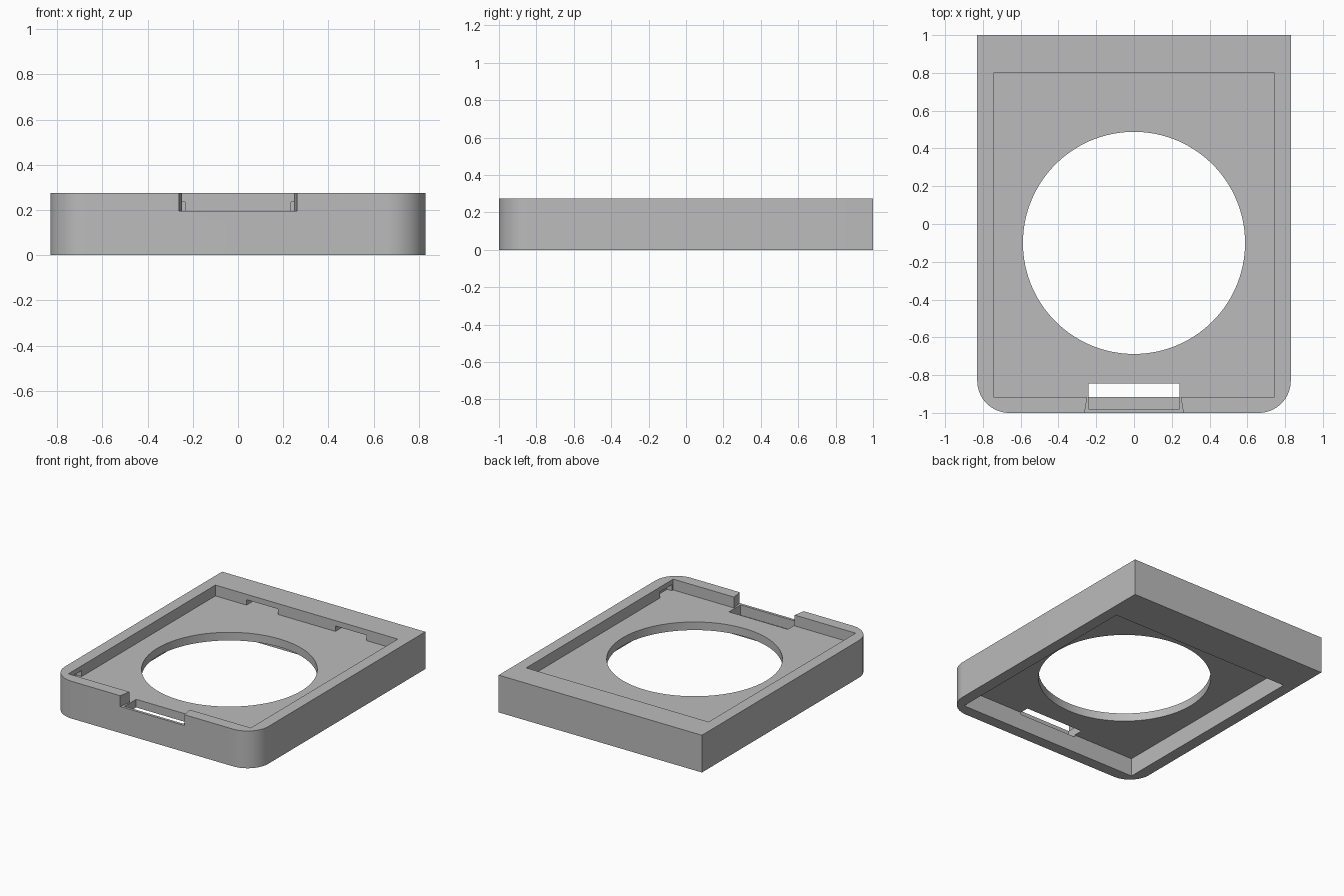
import bpy, bmesh, math

old = bpy.data.objects.get("Cube")
if old:
    bpy.data.objects.remove(old, do_unlink=True)

gray = bpy.data.materials.new("plain gray")
gray.use_nodes = True
color = (0.5, 0.5, 0.5, 1)
gray.diffuse_color = color
gray.node_tree.nodes["Principled BSDF"].inputs["Base Color"].default_value = color


def prism(name, outline, z0, z1):
    """Extrude a flat outline from z0 up to z1."""
    bm = bmesh.new()
    base = bm.faces.new([bm.verts.new((x, y, z0)) for x, y in outline])
    top = bmesh.ops.extrude_face_region(bm, geom=[base])["geom"]
    bmesh.ops.translate(bm, vec=(0, 0, z1 - z0),
                        verts=[v for v in top if isinstance(v, bmesh.types.BMVert)])
    bmesh.ops.recalc_face_normals(bm, faces=bm.faces)
    mesh = bpy.data.meshes.new(name)
    bm.to_mesh(mesh)
    bm.free()
    mesh.materials.append(gray)
    obj = bpy.data.objects.new(name, mesh)
    bpy.context.collection.objects.link(obj)
    return obj


def rect(x0, x1, y0, y1):
    return [(x0, y0), (x1, y0), (x1, y1), (x0, y1)]


def arc(cx, cy, r, start, end, steps):
    angles = [math.radians(start + (end - start) * i / steps) for i in range(steps + 1)]
    return [(cx + r * math.cos(a), cy + r * math.sin(a)) for a in angles]


# Frame body: square back corners, rounded front corners
W, R, H = 0.83, 0.17, 0.275
FLOOR, CEILING = 0.195, 0.135
outline = (arc(-W + R, -1 + R, R, 180, 270, 16)
           + arc(W - R, -1 + R, R, 270, 360, 16) + [(W, 1), (-W, 1)])
frame = prism("tray_frame", outline, 0, H)

# Pockets, round opening, front notch and slot
cutters = [
    prism("top_pocket_cutter", rect(-0.745, 0.745, -0.915, 0.8), FLOOR, 0.4),
    prism("bottom_pocket_cutter", rect(-0.745, 0.745, -0.915, 0.7), -0.1, CEILING),
    prism("round_opening_cutter", arc(0, -0.1, 0.588, 0, 357, 119), -0.1, 0.4),
    prism("front_notch_cutter",
          [(-0.265, -1.02), (0.265, -1.02), (0.245, -0.9), (-0.245, -0.9)], FLOOR, 0.4),
    prism("front_slot_cutter", rect(-0.24, 0.24, -0.98, -0.845), 0.12, 0.24),
]
# Clip recesses in the back wall and side walls
for side, s in (("left", 1), ("right", -1)):
    xs = sorted((0.235 * s, 0.49 * s))
    cutters.append(prism(side + "_back_recess_cutter", rect(*xs, 0.75, 0.88),
                         FLOOR, FLOOR + 0.04))
    xs = sorted((0.7 * s, 0.785 * s))
    cutters.append(prism(side + "_side_recess_cutter", rect(*xs, -0.9, -0.76),
                         FLOOR, FLOOR + 0.045))

bpy.context.view_layer.objects.active = frame
for cutter in cutters:
    mod = frame.modifiers.new(cutter.name, "BOOLEAN")
    mod.operation = "DIFFERENCE"
    mod.solver = "EXACT"
    mod.object = cutter
    bpy.ops.object.modifier_apply(modifier=mod.name)
    bpy.data.objects.remove(cutter, do_unlink=True)

# Smooth the curved walls, keep edges sharp
bpy.ops.object.select_all(action="DESELECT")
frame.select_set(True)
bpy.ops.object.shade_smooth_by_angle(angle=math.radians(30))
